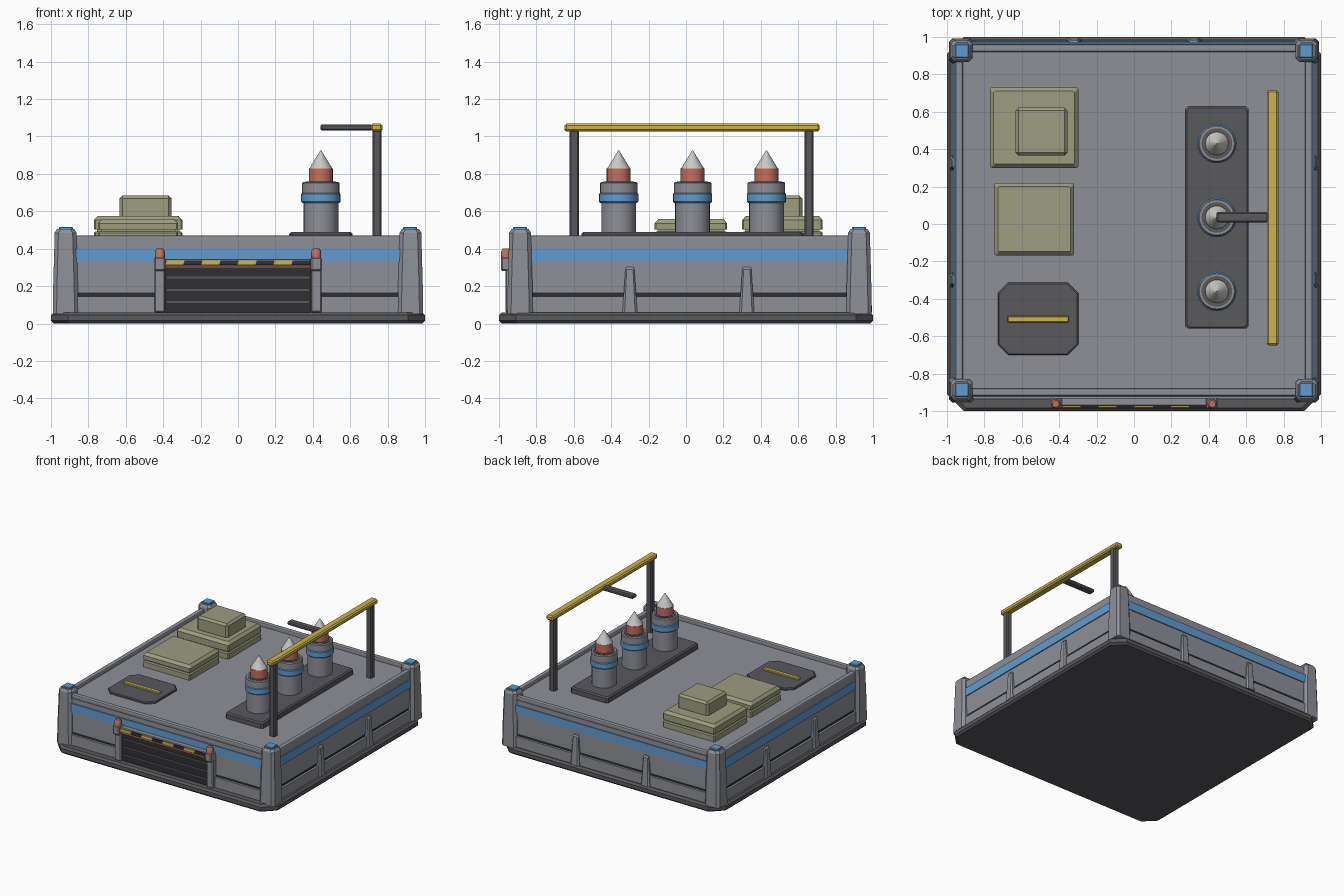
import bpy, bmesh, math

cube = bpy.data.objects.get("Cube")
if cube:
    bpy.data.objects.remove(cube, do_unlink=True)


def material(name, r, g, b):
    m = bpy.data.materials.new(name)
    m.use_nodes = True
    m.diffuse_color = (r, g, b, 1)
    m.node_tree.nodes["Principled BSDF"].inputs["Base Color"].default_value = (r, g, b, 1)
    return m


GREY = material("wall grey", 0.27, 0.28, 0.31)
DARK = material("dark grey", 0.10, 0.10, 0.11)
BLACK = material("near black", 0.03, 0.03, 0.033)
BLUE = material("trim blue", 0.12, 0.33, 0.62)
YELLOW = material("safety yellow", 0.60, 0.47, 0.07)
RED = material("signal red", 0.55, 0.16, 0.11)
OLIVE = material("crate olive", 0.34, 0.34, 0.22)
SILVER = material("tip silver", 0.58, 0.58, 0.57)


def finish(name, bm, mat, bevel=0, segments=1):
    bmesh.ops.recalc_face_normals(bm, faces=bm.faces)
    me = bpy.data.meshes.new(name)
    bm.to_mesh(me)
    bm.free()
    me.materials.append(mat)
    ob = bpy.data.objects.new(name, me)
    bpy.context.collection.objects.link(ob)
    if bevel:
        mod = ob.modifiers.new("bevel", "BEVEL")
        mod.width, mod.segments = bevel, segments
        mod.limit_method = "ANGLE"
    return ob


def box(name, x, y, z, mat, bevel=0, segments=1):
    """Box from (low, high) ranges along each axis."""
    bm = bmesh.new()
    bmesh.ops.create_cube(bm, size=1)
    for v in bm.verts:
        v.co = [(r[0] + r[1]) / 2 + c * (r[1] - r[0]) for r, c in zip((x, y, z), v.co)]
    return finish(name, bm, mat, bevel, segments)


def outline(hx, hy, cut):
    """Rectangle with its corners cut off."""
    a, b = hx - cut, hy - cut
    return [(hx, -b), (hx, b), (a, hy), (-a, hy), (-hx, b), (-hx, -b), (-a, -hy), (a, -hy)]


def loft(name, loops, mat, bevel=0):
    """Skin a stack of equal-length 3D loops and cap both ends."""
    bm = bmesh.new()
    rings = [[bm.verts.new(p) for p in loop] for loop in loops]
    for low, high in zip(rings, rings[1:]):
        for i in range(len(low)):
            j = (i + 1) % len(low)
            bm.faces.new((low[i], low[j], high[j], high[i]))
    bm.faces.new(rings[0])
    bm.faces.new(rings[-1])
    return finish(name, bm, mat, bevel)


def slab(name, cx, cy, layers, cut, mat, bevel=0):
    """Cut-corner slab; each layer is (half x, half y, z)."""
    return loft(name, [[(cx + x, cy + y, z) for x, y in outline(hx, hy, cut)]
                       for hx, hy, z in layers], mat, bevel)


def turned(name, cx, cy, profile, mat, sides=24):
    """Round part from (radius, z) points."""
    ob = loft(name, [[(cx + r * math.cos(i * math.tau / sides),
                       cy + r * math.sin(i * math.tau / sides), z)
                      for i in range(sides)] for r, z in profile], mat)
    bpy.ops.object.select_all(action="DESELECT")
    ob.select_set(True)
    bpy.context.view_layer.objects.active = ob
    bpy.ops.object.shade_smooth_by_angle(angle=math.radians(35))


# Foundation and layered walls
HX, FRONT, BACK = 0.955, -0.925, 0.965
slab("foundation", 0, 0, [(0.985, 0.985, 0), (1, 1, 0.015), (1, 1, 0.045), (0.985, 0.985, 0.06)], 0.09, DARK)
for name, low, high, out, mat in [
    ("wall_skirt", 0.06, 0.145, 0.012, GREY),
    ("wall_groove", 0.145, 0.165, -0.006, BLACK),
    ("wall_panel", 0.165, 0.33, 0, GREY),
    ("blue_band", 0.33, 0.40, 0.008, BLUE),
    ("deck", 0.40, 0.44, 0, GREY),
]:
    box(name, (-HX - out, HX + out), (FRONT - out, BACK + out), (low, high), mat)

# Rails around the deck
for y, name in ((FRONT + 0.025, "front_rail"), (BACK - 0.025, "back_rail")):
    box(name, (-0.9, 0.9), (y - 0.02, y + 0.02), (0.425, 0.47), GREY, 0.01, 2)
for s, name in ((1, "left_rail"), (-1, "right_rail")):
    box(name, (s * 0.935 - 0.02, s * 0.935 + 0.02), (-0.88, 0.92), (0.425, 0.47), GREY, 0.01, 2)

# Corner posts with blue caps
for s, side in ((1, "left"), (-1, "right")):
    for y, end in ((-0.887, "front"), (0.925, "back")):
        slab(f"{end}_{side}_post", s * 0.922, y,
             [(0.068, 0.068, 0.05), (0.066, 0.066, 0.2), (0.058, 0.058, 0.485), (0.046, 0.046, 0.505)],
             0.02, GREY)
        box(f"{end}_{side}_cap", (s * 0.92 - 0.037, s * 0.92 + 0.037), (y - 0.037, y + 0.037),
            (0.5, 0.517), BLUE, 0.004)


# Tapered wall ribs on the sides and the back
def rib(name, place):
    loops = []
    for half, out, z in ((0.04, 0.03, 0.06), (0.024, 0.018, 0.29), (0.02, 0.008, 0.302)):
        loops.append([place(a, d, z) for a, d in
                      ((-half, -0.02), (half, -0.02), (half, out * 0.6), (half * 0.7, out),
                       (-half * 0.7, out), (-half, out * 0.6))])
    loft(name, loops, GREY)


for c in (-0.3, 0.325):
    for s, side in ((1, "left"), (-1, "right")):
        rib(side + "_rib", lambda a, d, z: (s * (HX + d), c + a, z))
for c in (-0.32, 0.32):
    rib("back_rib", lambda a, d, z: (c + a, BACK + d, z))

# Front gate: shutter, pillars, header and signal lights
box("shutter", (-0.39, 0.39), (-0.942, -0.9), (0.06, 0.31), BLACK)
for z in (0.115, 0.18, 0.245):
    box("shutter_slat", (-0.38, 0.38), (-0.947, -0.94), (z - 0.005, z + 0.005), DARK)
for s, side in ((1, "left"), (-1, "right")):
    x = s * 0.418
    box(side + "_gate_pillar", (x - 0.029, x + 0.029), (-0.965, -0.9), (0.06, 0.29), GREY, 0.006)
    box(side + "_gate_block", (x - 0.03, x + 0.03), (-0.99, -0.9), (0.28, 0.355), GREY, 0.008)
    turned(side + "_signal_light", x, -0.962, [(0.027, 0.35), (0.027, 0.385), (0.018, 0.4)], RED, 16)
box("gate_header", (-0.39, 0.39), (-0.972, -0.9), (0.312, 0.345), GREY, 0.004)
box("gate_red_strip", (-0.39, 0.39), (-0.972, -0.92), (0.296, 0.308), RED)

# Slanted hazard blocks across the header
step, lean = 0.0965, 0.008
for i in range(8):
    x = -0.386 + i * step
    loft("hazard_block", [[(x + lean * k, -0.98, z), (x + step + lean * k, -0.98, z),
                           (x + step + lean * k, -0.97, z), (x + lean * k, -0.97, z)]
                          for k, z in ((-0.5, 0.314), (0.5, 0.338))], (YELLOW, BLACK)[i % 2])

# Launcher plate with three rockets
slab("launcher_plate", 0.443, 0.035, [(0.17, 0.595, 0.43), (0.17, 0.595, 0.478), (0.16, 0.585, 0.488)],
     0.015, DARK)
for y in (-0.36, 0.035, 0.43):
    turned("rocket_tube", 0.443, y, [(0.093, 0.48), (0.093, 0.65)], GREY)
    turned("rocket_band", 0.443, y, [(0.098, 0.645), (0.105, 0.652), (0.105, 0.692), (0.098, 0.7)], BLUE)
    turned("rocket_collar", 0.443, y, [(0.1, 0.698), (0.1, 0.75), (0.094, 0.757)], GREY)
    turned("rocket_collar_inside", 0.443, y, [(0.082, 0.75), (0.082, 0.76)], DARK)
    turned("rocket_neck", 0.443, y, [(0.064, 0.75), (0.064, 0.828)], RED)
    turned("rocket_tip", 0.443, y, [(0.063, 0.826), (0.002, 0.926)], SILVER)

# Gantry over the rockets
for y in (-0.598, 0.658):
    box("gantry_post", (0.718, 0.767), (y - 0.025, y + 0.025), (0.43, 1.035), DARK, 0.008)
box("gantry_beam", (0.71, 0.773), (-0.65, 0.715), (1.027, 1.068), YELLOW, 0.01)
box("gantry_arm", (0.44, 0.72), (0.008, 0.064), (1.033, 1.063), DARK, 0.008)


# Supply crates: foot, groove and chamfered lid
def crate(name, x, y, top):
    cx, cy, hx, hy = sum(x) / 2, sum(y) / 2, (x[1] - x[0]) / 2, (y[1] - y[0]) / 2
    box(name + "_foot", x, y, (0.43, 0.492), OLIVE, 0.008)
    box(name + "_groove", (x[0] + 0.015, x[1] - 0.015), (y[0] + 0.015, y[1] - 0.015), (0.48, 0.51), OLIVE)
    slab(name + "_lid", cx, cy, [(hx, hy, 0.502), (hx, hy, top - 0.022), (hx - 0.02, hy - 0.02, top)],
         0.008, OLIVE)


crate("back_crate", (-0.77, -0.298), (0.30, 0.73), 0.575)
box("stacked_crate", (-0.633, -0.355), (0.365, 0.622), (0.56, 0.685), OLIVE, 0.016)
crate("middle_crate", (-0.748, -0.32), (-0.168, 0.22), 0.558)

# Floor hatch with a yellow handle
slab("hatch", -0.513, -0.507, [(0.215, 0.193, 0.43), (0.215, 0.193, 0.45), (0.209, 0.187, 0.456)], 0.055, DARK)
box("hatch_handle", (-0.676, -0.35), (-0.526, -0.492), (0.45, 0.47), YELLOW, 0.004)
